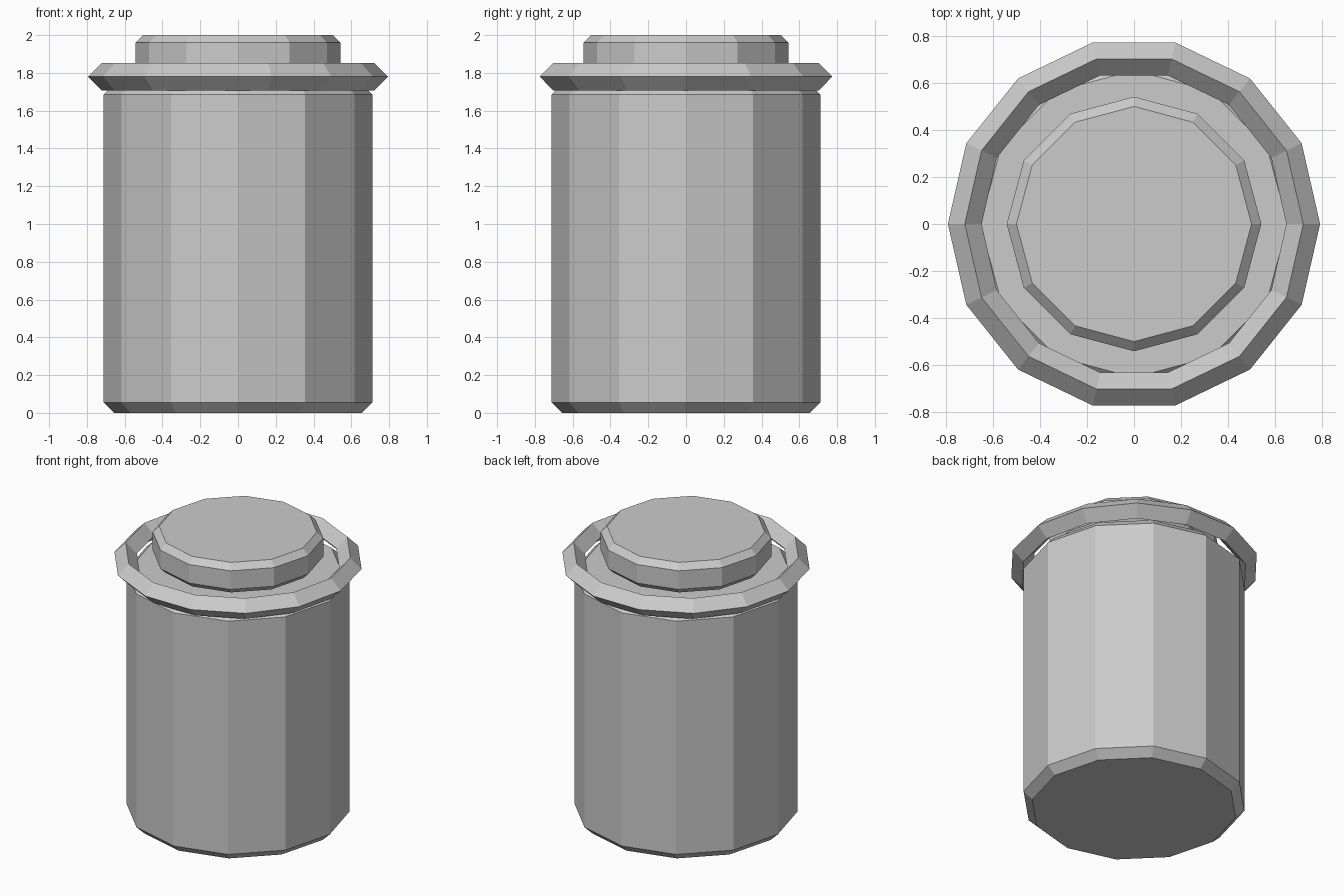
import bpy
import math

cube = bpy.data.objects.get("Cube")
if cube:
    bpy.data.objects.remove(cube, do_unlink=True)

# One plain grey for every part
grey = bpy.data.materials.new("light grey")
grey.use_nodes = True
grey.diffuse_color = (0.6, 0.6, 0.6, 1)
bsdf = next(n for n in grey.node_tree.nodes if n.type == "BSDF_PRINCIPLED")
bsdf.inputs["Base Color"].default_value = (0.6, 0.6, 0.6, 1)


def finish(name):
    obj = bpy.context.object
    obj.name = name
    obj.data.materials.append(grey)
    bpy.ops.object.shade_flat()
    return obj


def drum(name, radius, bottom, top, chamfer):
    """Twelve-sided cylinder with chamfered rims."""
    bpy.ops.mesh.primitive_cylinder_add(
        vertices=12, radius=radius, depth=top - bottom,
        location=(0, 0, (bottom + top) / 2))
    obj = finish(name)
    bevel = obj.modifiers.new("chamfer", "BEVEL")
    bevel.width = chamfer
    bevel.segments = 1
    bevel.limit_method = "ANGLE"
    bevel.angle_limit = math.radians(40)
    return obj


# Canister body and the lid floating just above it
drum("body", 0.711, 0, 1.74, 0.054)
drum("lid", 0.543, 1.79, 2, 0.04)

# Diamond-section collar ring around the rim
bpy.ops.mesh.primitive_torus_add(
    major_segments=14, minor_segments=4,
    major_radius=0.722, minor_radius=0.072, location=(0, 0, 1.78))
finish("collar_ring")
